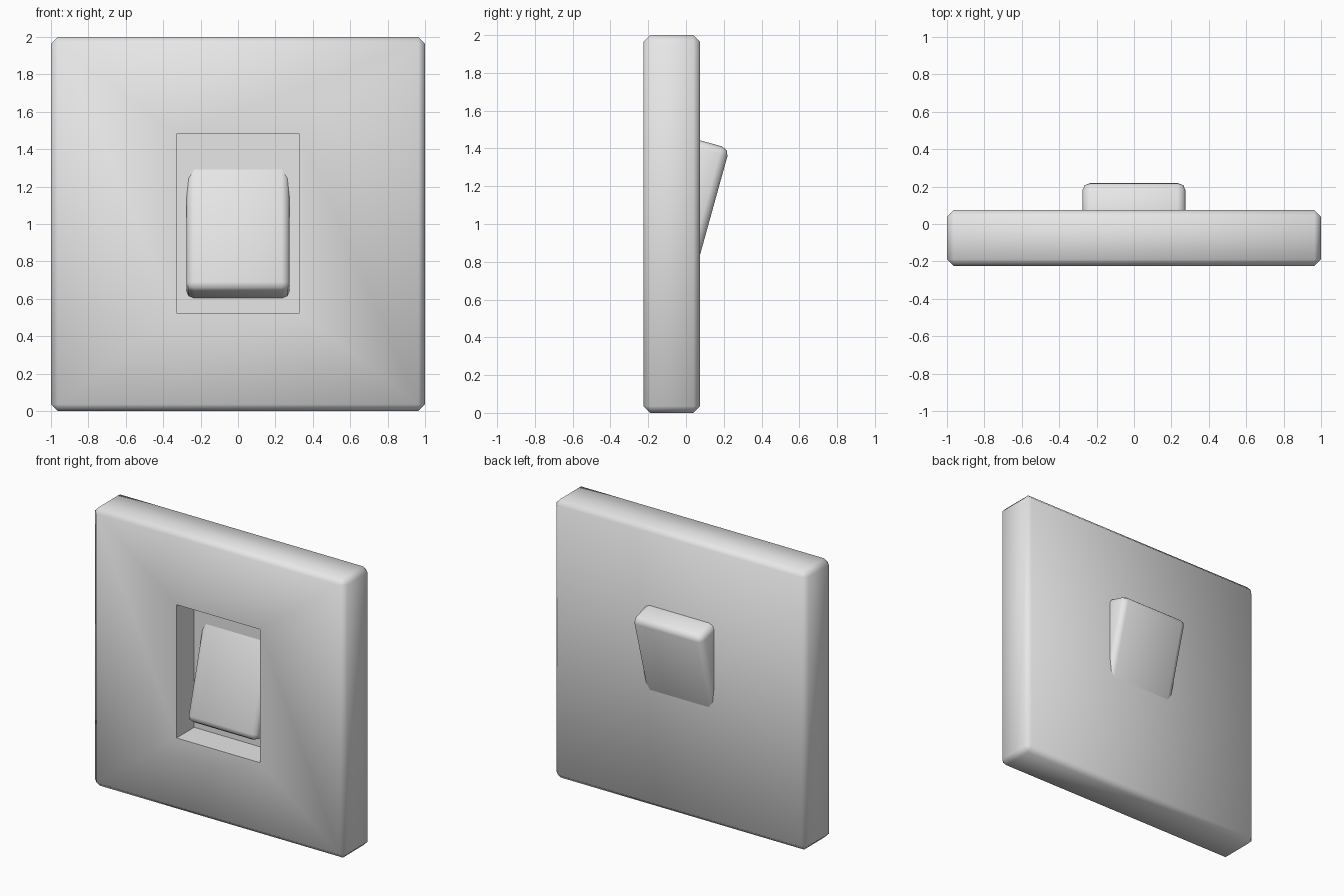
import bpy, bmesh
from math import radians
from mathutils import Vector

if "Cube" in bpy.data.objects:
    bpy.data.objects.remove(bpy.data.objects["Cube"], do_unlink=True)

grey = bpy.data.materials.new("light grey plastic")
grey.use_nodes = True
colour = (0.8, 0.8, 0.8, 1)
grey.diffuse_color = colour
grey.node_tree.nodes["Principled BSDF"].inputs["Base Color"].default_value = colour


def bevelled_box(size, width, segments):
    """Box centred on the origin with all edges bevelled."""
    bm = bmesh.new()
    bmesh.ops.create_cube(bm, size=1)
    bmesh.ops.scale(bm, vec=Vector(size), verts=bm.verts)
    bmesh.ops.bevel(bm, geom=bm.edges[:], offset=width, segments=segments,
                    profile=0.5, affect='EDGES')
    return bm


def finish(bm, name, location, tilt=0):
    bmesh.ops.recalc_face_normals(bm, faces=bm.faces)
    mesh = bpy.data.meshes.new(name)
    bm.to_mesh(mesh)
    bm.free()
    obj = bpy.data.objects.new(name, mesh)
    bpy.context.collection.objects.link(obj)
    obj.location = location
    obj.rotation_euler.x = tilt
    mesh.materials.append(grey)
    bpy.ops.object.select_all(action='DESELECT')
    obj.select_set(True)
    bpy.context.view_layer.objects.active = obj
    bpy.ops.object.shade_smooth_by_angle(angle=radians(60))
    return obj


# Wall plate with a rectangular recess sunk into the front
bm = bevelled_box((2, 0.3, 2), 0.036, 1)
front = min(bm.faces, key=lambda f: f.calc_center_median().y)
bmesh.ops.inset_individual(bm, faces=[front], thickness=0.3)
for v in front.verts:
    v.co.x = 0.33 if v.co.x > 0 else -0.33
    v.co.z = 0.48 if v.co.z > 0 else -0.475
floor = bmesh.ops.extrude_discrete_faces(bm, faces=[front])["faces"][0]
bmesh.ops.translate(bm, vec=(0, 0.2, 0), verts=floor.verts)
finish(bm, "wall_plate", (0, -0.075, 1))

# Rocker tilted through the plate so its top pokes out of the back
bm = bevelled_box((0.552, 0.217, 0.838), 0.042, 2)
finish(bm, "rocker", (0, 0.014, 1.025), radians(-15.5))
